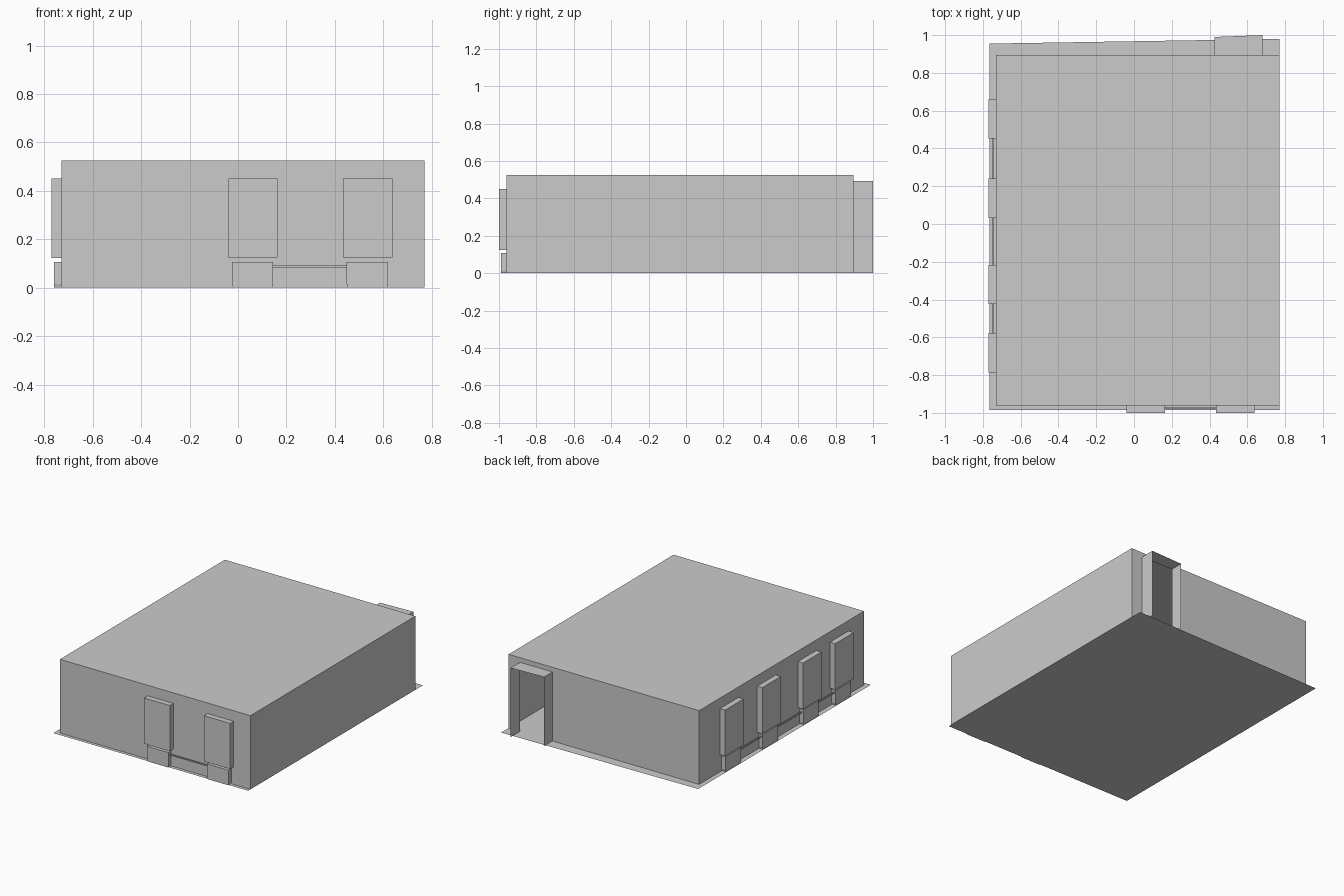
import bpy, bmesh

if "Cube" in bpy.data.objects:
    bpy.data.objects.remove(bpy.data.objects["Cube"])

X0, X1, Y0, Y1, H = -0.73, 0.77, -0.96, 0.895, 0.525   # room shell


def make(name, polys):
    """Mesh object from a list of polygons, welded together."""
    bm = bmesh.new()
    for p in polys:
        bm.faces.new([bm.verts.new(c) for c in p])
    bmesh.ops.remove_doubles(bm, verts=bm.verts, dist=1e-5)
    bmesh.ops.recalc_face_normals(bm, faces=bm.faces)
    me = bpy.data.meshes.new(name)
    bm.to_mesh(me)
    bm.free()
    ob = bpy.data.objects.new(name, me)
    bpy.context.collection.objects.link(ob)
    return ob


# Each wall maps (along, height, outward depth) to world space
def front(u, z, d): return (u, Y0 - d, z)
def left(u, z, d): return (X0 - d, u, z)
def back(u, z, d): return (u, Y1 + d, z)
def right(u, z, d): return (X1 + d, u, z)


def wall(name, f, u0, u1, holes=()):
    """Thin wall sheet with rectangular openings (ua, ub, za, zb)."""
    us = sorted({u0, u1, *[h[0] for h in holes], *[h[1] for h in holes]})
    zs = sorted({0.0, H, *[h[2] for h in holes], *[h[3] for h in holes]})
    polys = []
    for a, b in zip(us, us[1:]):
        for c, d in zip(zs, zs[1:]):
            mu, mz = (a + b) / 2, (c + d) / 2
            if any(h[0] < mu < h[1] and h[2] < mz < h[3] for h in holes):
                continue
            polys.append([f(a, c, 0), f(b, c, 0), f(b, d, 0), f(a, d, 0)])
    make(name, polys)


def prism(name, f, outline, depth, inner=False, d0=0.0):
    """Extrude an outline outwards from a wall; inner=True closes its room side."""
    n = len(outline)
    polys = [[f(u, z, depth) for u, z in outline]]
    if inner:
        polys.append([f(u, z, d0) for u, z in outline])
    for i in range(n):
        (a, b), (c, d) = outline[i], outline[(i + 1) % n]
        polys.append([f(a, b, d0), f(c, d, d0), f(c, d, depth), f(a, b, depth)])
    make(name, polys)


def rect(a, b, c, d):
    return [(a, c), (b, c), (b, d), (a, d)]


def window_row(side, f, spans, z0):
    """Window recesses, radiators below them and pipes joining the radiators."""
    for i, (a, b) in enumerate(spans):
        prism(f"{side}_window_{i}", f, rect(a, b, z0, 0.45), 0.04)
        p, q = a + 0.016, b - 0.018
        prism(f"{side}_radiator_{i}", f,
              [(p + .004, 0), (q - .004, 0), (q, .015), (q, .107), (p, .107), (p, .015)],
              0.03, inner=True)
    for i, (s, t) in enumerate(zip(spans, spans[1:])):
        prism(f"{side}_pipe_{i}", f, rect(s[1] - .018, t[0] + .016, 0.084, 0.092),
              0.02, inner=True, d0=0.012)


front_spans = [(-0.04, 0.163), (0.433, 0.638)]
left_spans = [(-0.785, -0.578), (-0.423, -0.217), (0.033, 0.242), (0.452, 0.66)]
door = (0.425, 0.68, 0.0, 0.492)

# Walls with window and door openings
wall("front_wall", front, X0, X1, [(a, b, 0.125, 0.45) for a, b in front_spans])
wall("left_wall", left, Y0, Y1, [(a, b, 0.122, 0.45) for a, b in left_spans])
wall("back_wall", back, X0, X1, [door])
wall("right_wall", right, Y0, Y1)

# Ceiling and slightly skewed floor sheet
make("ceiling", [[(X0, Y0, H), (X1, Y0, H), (X1, Y1, H), (X0, Y1, H)]])
make("floor", [[(-0.765, -0.985, 0), (0.77, -0.985, 0), (0.77, 0.98, 0), (-0.765, 0.955, 0)]])

# Windows, radiators, pipes
window_row("front", front, front_spans, 0.125)
window_row("left", left, left_spans, 0.122)

# Doorway lining: two jambs and a head, open to the outside
a, b, _, t = door
da, db = 0.095, 0.105
make("doorway_lining", [
    [back(a, 0, 0), back(a, 0, da), back(a, t, da), back(a, t, 0)],
    [back(b, 0, 0), back(b, 0, db), back(b, t, db), back(b, t, 0)],
    [back(a, t, 0), back(b, t, 0), back(b, t, db), back(a, t, da)],
])
